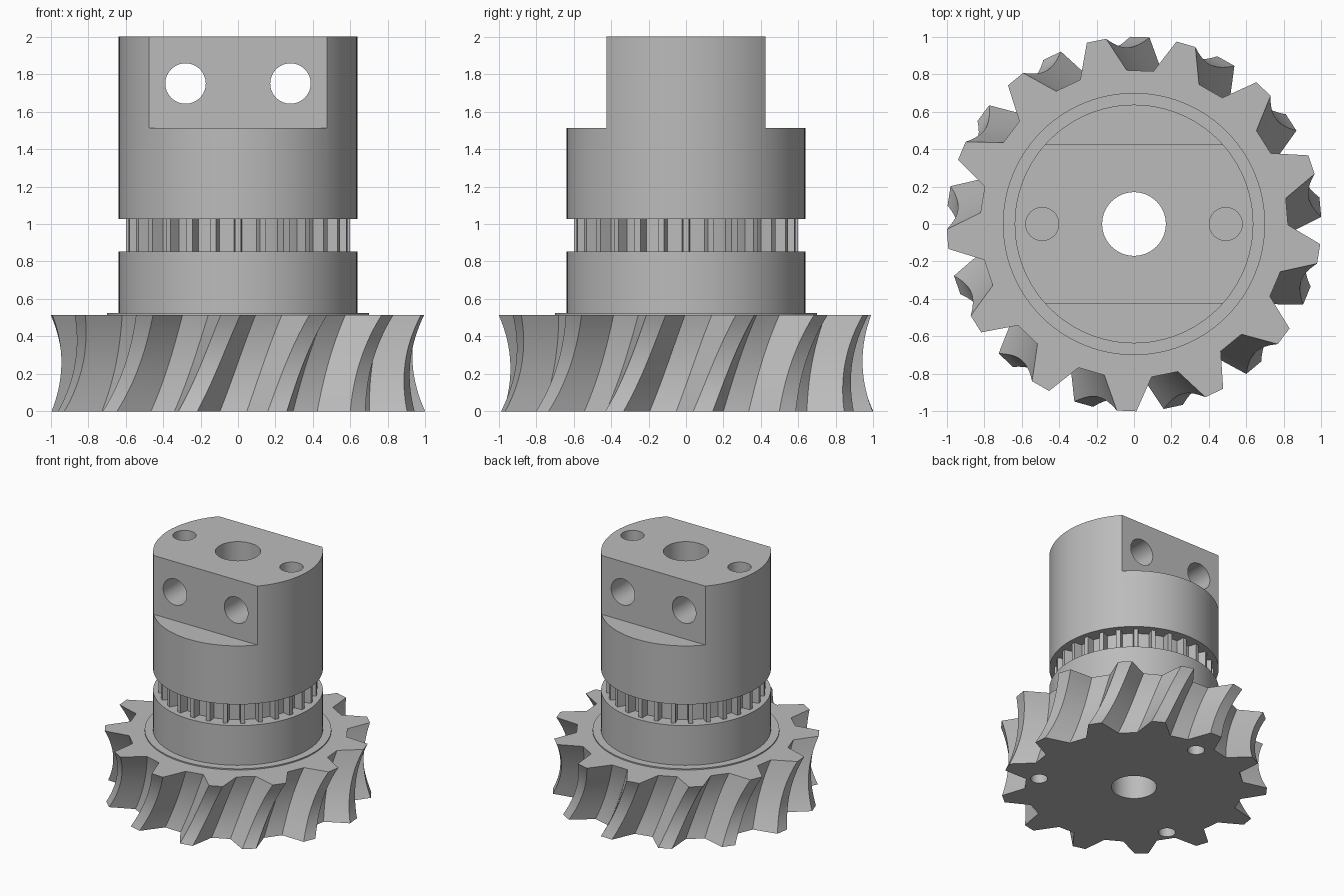
import bpy, bmesh, math
from math import cos, sin, radians, tau

cube = bpy.data.objects.get("Cube")
if cube:
    bpy.data.objects.remove(cube, do_unlink=True)

steel = bpy.data.materials.new("grey_metal")
steel.use_nodes = True
grey = (0.5, 0.5, 0.5, 1)
steel.diffuse_color = grey
steel.node_tree.nodes["Principled BSDF"].inputs["Base Color"].default_value = grey


def loft(name, rings):
    """Solid through rings of (x, y, z) points, capped at both ends."""
    bm = bmesh.new()
    layers = [[bm.verts.new(p) for p in ring] for ring in rings]
    n = len(layers[0])
    for low, high in zip(layers, layers[1:]):
        for i in range(n):
            j = (i + 1) % n
            bm.faces.new((low[i], low[j], high[j], high[i]))
    bm.faces.new(layers[0][::-1])
    bm.faces.new(layers[-1])
    mesh = bpy.data.meshes.new(name)
    bm.to_mesh(mesh)
    bm.free()
    mesh.materials.append(steel)
    obj = bpy.data.objects.new(name, mesh)
    bpy.context.collection.objects.link(obj)
    return obj


def circle(r, z, sides=96, x=0, y=0):
    return [(x + r * cos(tau * i / sides), y + r * sin(tau * i / sides), z)
            for i in range(sides)]


def cylinder(name, r, z0, z1, x=0, y=0, sides=96):
    return loft(name, [circle(r, z, sides, x, y) for z in (z0, z1)])


def toothed_ring(z, count, corners, turn):
    """One outline: corners are (radius, angle in degrees from tooth centre)."""
    return [(r * cos(a), r * sin(a), z)
            for k in range(count) for r, deg in corners
            for a in [radians(turn + deg + 360 * k / count)]]


def box(name, x, y0, y1, z0, z1):
    return loft(name, [[(-x, y0, z), (x, y0, z), (x, y1, z), (-x, y1, z)] for z in (z0, z1)])


def cut(obj, cutters):
    bpy.context.view_layer.objects.active = obj
    for cutter in cutters:
        mod = obj.modifiers.new("cut", 'BOOLEAN')
        mod.operation = 'DIFFERENCE'
        mod.solver = 'EXACT'
        mod.object = cutter
        bpy.ops.object.modifier_apply(modifier=mod.name)
        bpy.data.objects.remove(cutter, do_unlink=True)


def bore():
    return cylinder("bore_cutter", 0.17, -0.5, 2.5, sides=64)


# Throated helical gear
GEAR_H, TEETH, TWIST, LAYERS = 0.515, 13, 13.3, 16
half = 180 / TEETH
rings = []
for i in range(LAYERS + 1):
    t = i / LAYERS
    throat = 1 - (2 * t - 1) ** 2
    tip, root = 1.0 - 0.057 * throat, 0.822 - 0.032 * throat
    corners = [(root, 5 - half), (tip, -3), (tip, 3), (root, half - 5)]
    rings.append(toothed_ring(GEAR_H * t, TEETH, corners, 18.5 - TWIST * (1 - t)))
gear = loft("worm_gear", rings)
pins = [cylinder("pin_hole_cutter", 0.064, -0.1, 0.1, 0.725 * cos(radians(a)),
                 0.725 * sin(radians(a)), 32) for a in (90, 210, 330)]
cut(gear, [bore()] + pins)

# Raised face and lower collar
raised_face = cylinder("raised_face", 0.70, GEAR_H, 0.525)
cut(raised_face, [bore()])
lower_collar = cylinder("lower_collar", 0.637, 0.525, 0.853)
cut(lower_collar, [bore()])

# Narrow toothed ring between the collars
ring_corners = [(0.53, -3.6), (0.53, -2.2), (0.597, -1.6), (0.597, 1.6), (0.53, 2.2), (0.53, 3.6)]
belt_ring = loft("toothed_ring", [toothed_ring(z, 28, ring_corners, 0) for z in (0.853, 1.028)])
cut(belt_ring, [bore()])

# Upper body with two flats, cross holes and top holes
body = cylinder("upper_body", 0.637, 1.028, 2.0)
cutters = [bore(),
           box("flat_cutter", 1, -1, -0.425, 1.513, 2.2),
           box("flat_cutter", 1, 0.425, 1, 1.513, 2.2)]
for side in (-1, 1):
    cutters.append(cylinder("top_hole_cutter", 0.088, 1.5, 2.2, side * 0.49, 0, 48))
    ring = circle(0.108, 0, 48, side * 0.28, 1.75)
    cutters.append(loft("cross_hole_cutter", [[(x, y, z) for x, z, _ in ring] for y in (1, -1)]))
cut(body, cutters)

# Smooth round walls, crisp edges
for obj in (gear, raised_face, lower_collar, belt_ring, body):
    bpy.ops.object.select_all(action='DESELECT')
    obj.select_set(True)
    bpy.context.view_layer.objects.active = obj
    bpy.ops.object.shade_smooth_by_angle(angle=radians(25))
